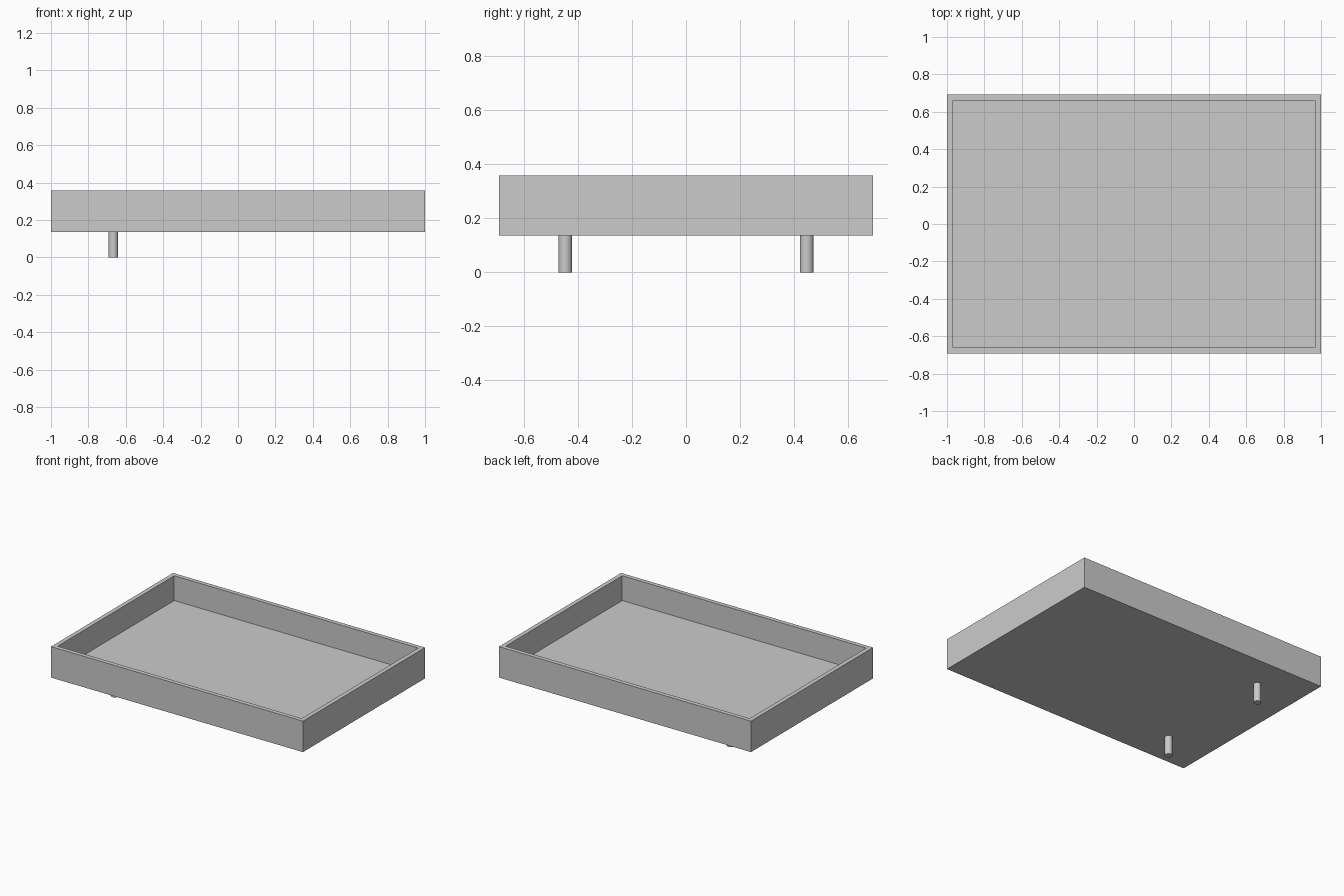
import bpy
import bmesh

cube = bpy.data.objects.get("Cube")
if cube:
    bpy.data.objects.remove(cube, do_unlink=True)

LENGTH, WIDTH = 2.0, 1.384
BASE, TOP = 0.136, 0.358
WALL = 0.044

grey = bpy.data.materials.new("plain grey")
grey.use_nodes = True
colour = (0.6, 0.6, 0.6, 1)
grey.diffuse_color = colour
grey.node_tree.nodes["Principled BSDF"].inputs["Base Color"].default_value = colour


def add_tray():
    """Open box: inset the top face, then sink it to the floor."""
    mesh = bpy.data.meshes.new("tray")
    bm = bmesh.new()
    bmesh.ops.create_cube(bm, size=1)
    bmesh.ops.scale(bm, vec=(LENGTH, WIDTH, TOP - BASE), verts=bm.verts)
    bmesh.ops.translate(bm, vec=(0, 0, (TOP + BASE) / 2), verts=bm.verts)
    top = max(bm.faces, key=lambda f: f.calc_center_median().z)
    bmesh.ops.inset_region(bm, faces=[top], thickness=WALL)
    floor = bmesh.ops.extrude_discrete_faces(bm, faces=[top])["faces"][0]
    bmesh.ops.translate(bm, vec=(0, 0, BASE + WALL - TOP), verts=floor.verts)
    bmesh.ops.recalc_face_normals(bm, faces=bm.faces)
    bm.to_mesh(mesh)
    bm.free()
    mesh.materials.append(grey)
    bpy.context.collection.objects.link(bpy.data.objects.new("tray", mesh))


def add_peg(name, y):
    """Round foot under the right-hand end."""
    bpy.ops.mesh.primitive_cylinder_add(
        vertices=32, radius=0.025, depth=BASE, location=(-0.667, y, BASE / 2))
    peg = bpy.context.object
    peg.name = name
    peg.data.materials.append(grey)
    bpy.ops.object.shade_smooth_by_angle()


add_tray()
add_peg("front_peg", -0.447)
add_peg("back_peg", 0.447)
